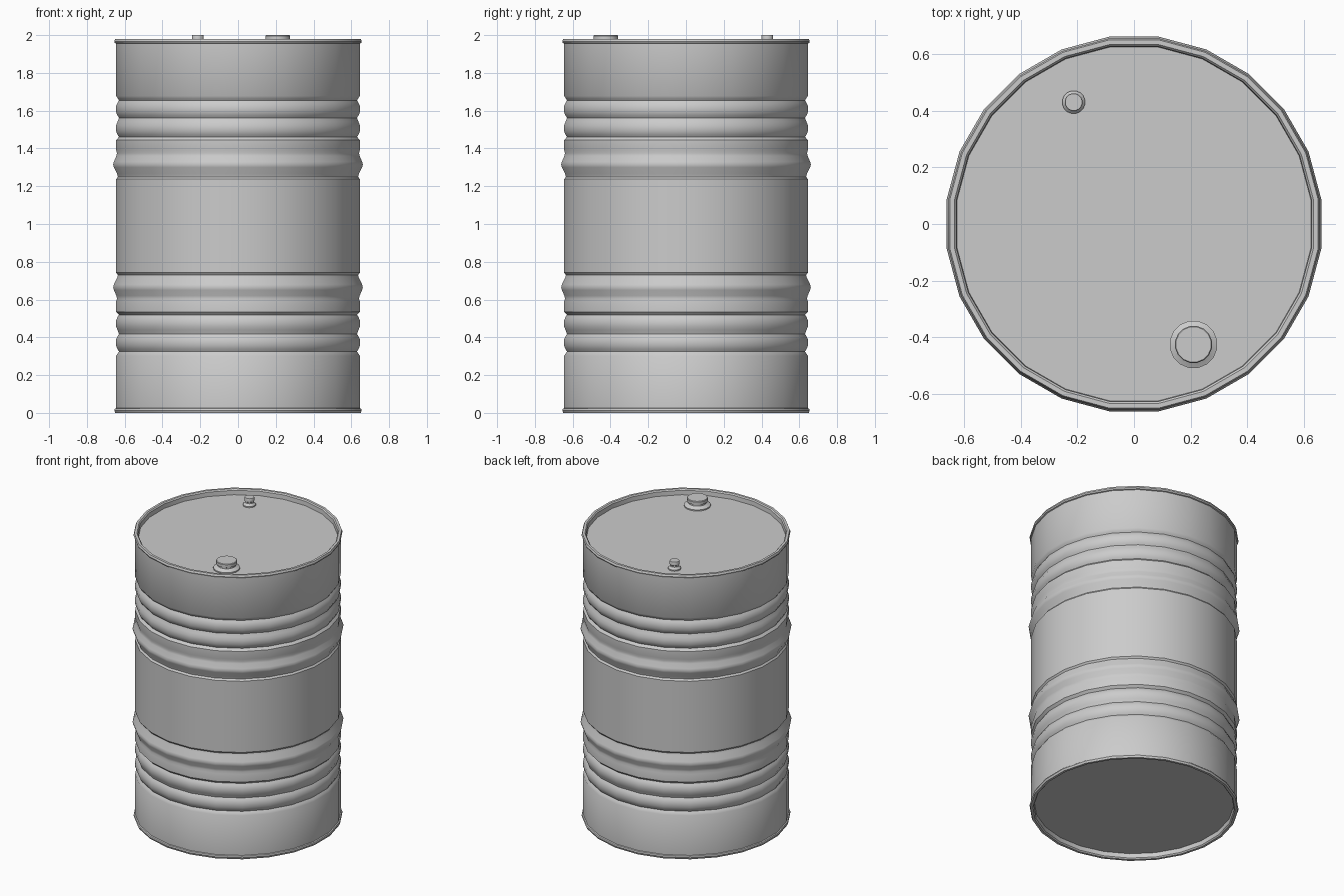
import bpy, bmesh, math

if "Cube" in bpy.data.objects:
    bpy.data.objects.remove(bpy.data.objects["Cube"])

def lathe(name, profile, sides, loc=(0, 0, 0), angle=35):
    """Revolve (apothem, z) points into a closed solid; flats face the axes."""
    bm = bmesh.new()
    k = 1 / math.cos(math.pi / sides)
    rings = []
    for r, z in profile:
        rings.append([bm.verts.new((r * k * math.cos((i + .5) * math.tau / sides),
                                    r * k * math.sin((i + .5) * math.tau / sides), z))
                      for i in range(sides)])
    for a, b in zip(rings, rings[1:]):
        for i in range(sides):
            j = (i + 1) % sides
            bm.faces.new((a[i], a[j], b[j], b[i]))
    bm.faces.new(rings[0][::-1])
    bm.faces.new(rings[-1])
    bmesh.ops.recalc_face_normals(bm, faces=bm.faces)
    me = bpy.data.meshes.new(name)
    bm.to_mesh(me)
    bm.free()
    ob = bpy.data.objects.new(name, me)
    ob.location = loc
    bpy.context.collection.objects.link(ob)
    bpy.ops.object.select_all(action='DESELECT')
    bpy.context.view_layer.objects.active = ob
    ob.select_set(True)
    bpy.ops.object.shade_smooth_by_angle(angle=math.radians(angle))
    return ob

# Drum body: upper half profile, mirrored for the lower half
H = 1.98
half = [(.645, 1.238), (.636, 1.25), (.640, 1.265),              # groove under hoop
        (.657, 1.30), (.661, 1.315), (.657, 1.33), (.644, 1.36),  # rolling hoop
        (.641, 1.375), (.645, 1.39), (.645, 1.445)]
for z in (1.507, 1.608):                                         # two round beads
    half += [(.630, z - .046), (.638, z - .034), (.646, z - .015),
             (.646, z + .015), (.638, z + .034)]
half += [(.630, 1.655), (.636, 1.664), (.645, 1.678), (.645, 1.955),
         (.652, 1.958), (.655, 1.967), (.650, H),                 # rolled rim
         (.634, H), (.627, 1.972), (.625, 1.942)]                 # recessed lid
lower = [(r, H - z) for r, z in reversed(half)]
lathe("drum_body", lower + half, 24)

# Screw plugs on the lid: flange, neck and cap
def plug(name, x, y, flange, cap, sides):
    lathe(name, [(flange, 0), (flange, .010), (cap * 1.08, .016), (cap * .88, .024),
                 (cap * .88, .032), (cap, .036), (cap, .056), (cap * .95, .06)],
          sides, (x, y, 1.94))

plug("large_plug", .21, -.425, .083, .065, 16)
plug("small_vent_plug", -.213, .43, .04, .031, 16)
